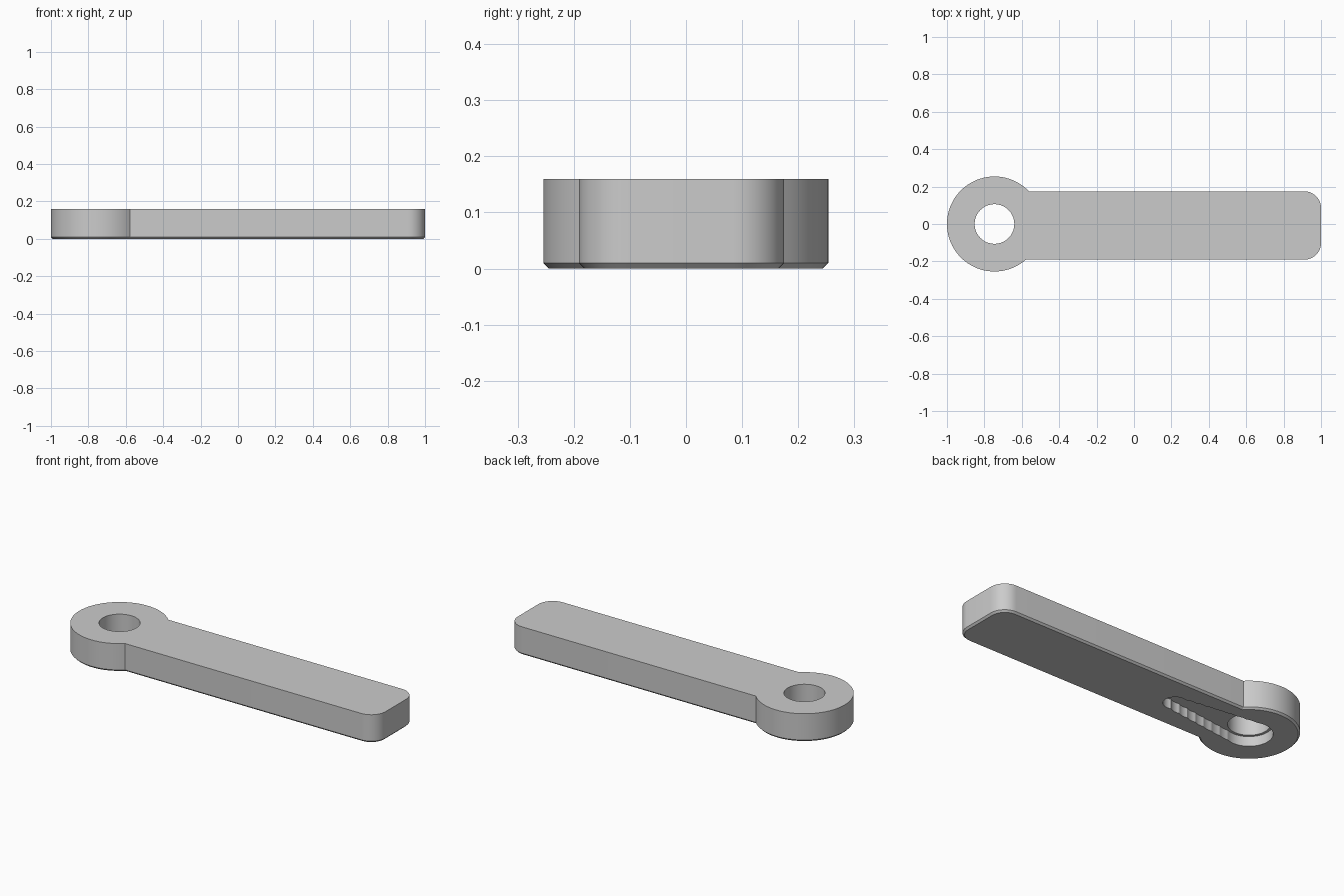
import bpy, bmesh
from math import sin, cos, pi, asin, sqrt, radians

if "Cube" in bpy.data.objects:
    bpy.data.objects.remove(bpy.data.objects["Cube"], do_unlink=True)

HEIGHT, CHAMFER, POCKET = 0.16, 0.01, 0.055
HUB_X, HUB_R, BORE_R = -0.746, 0.254, 0.106
ARM_FRONT, ARM_BACK, CORNER = -0.191, 0.175, 0.09


def arc(cx, cy, r, start, end, steps):
    return [(cx + r * cos(start + (end - start) * i / steps),
             cy + r * sin(start + (end - start) * i / steps)) for i in range(steps + 1)]


def outline(inset):
    """Round hub joined to a straight arm with rounded end corners."""
    r, c = HUB_R - inset, CORNER - inset
    back, front = ARM_BACK - inset, ARM_FRONT + inset
    pts = arc(HUB_X, 0, r, asin(back / r), 2 * pi + asin(front / r), 72)
    end = 1 - CORNER
    pts += arc(end, ARM_FRONT + CORNER, c, -pi / 2, 0, 12)
    pts += arc(end, ARM_BACK - CORNER, c, 0, pi / 2, 12)
    return pts


def scalloped_pocket():
    """Outer edge of a row of shrinking, overlapping circles."""
    n = 8
    discs = [(HUB_X + 0.48 * i / n, 0.12 - 0.06 * i / n) for i in range(n + 1)]
    upper = []
    for cx, r in discs:
        for x, y in arc(cx, 0, r, pi, 0, 48):
            if all((x - ox) ** 2 + y * y >= q * q - 1e-7 for ox, q in discs):
                upper.append((x, y))
    return upper + [(x, -y) for x, y in upper[-2:0:-1]]


bm = bmesh.new()


def ring(pts, z):
    verts = [bm.verts.new((x, y, z)) for x, y in pts]
    edges = [bm.edges.new((verts[i - 1], verts[i])) for i in range(len(verts))]
    return verts, edges


def wall(a, b):
    for i in range(len(a[0])):
        bm.faces.new((a[0][i - 1], a[0][i], b[0][i], b[0][i - 1]))


def cap(outer, inner):
    bmesh.ops.triangle_fill(bm, edges=outer[1] + inner[1], use_beauty=True)


# Outer body with a chamfered lower edge
base = ring(outline(CHAMFER), 0)
lower = ring(outline(0), CHAMFER)
top = ring(outline(0), HEIGHT)
# Pocket under the arm and the bore through the hub
pocket = scalloped_pocket()
mouth, floor = ring(pocket, 0), ring(pocket, POCKET)
bore = arc(HUB_X, 0, BORE_R, 0, 2 * pi, 64)[:-1]
bore_low, bore_top = ring(bore, POCKET), ring(bore, HEIGHT)

for a, b in ((base, lower), (lower, top), (mouth, floor), (bore_low, bore_top)):
    wall(a, b)
for a, b in ((top, bore_top), (base, mouth), (floor, bore_low)):
    cap(a, b)
bmesh.ops.recalc_face_normals(bm, faces=bm.faces[:])

mesh = bpy.data.meshes.new("lever_arm")
bm.to_mesh(mesh)
bm.free()
arm = bpy.data.objects.new("lever_arm", mesh)
bpy.context.collection.objects.link(arm)

# Plain grey finish
grey = bpy.data.materials.new("light_grey")
grey.use_nodes = True
grey.diffuse_color = (0.6, 0.6, 0.6, 1)
grey.node_tree.nodes["Principled BSDF"].inputs["Base Color"].default_value = (0.6, 0.6, 0.6, 1)
mesh.materials.append(grey)

bpy.ops.object.select_all(action='DESELECT')
arm.select_set(True)
bpy.context.view_layer.objects.active = arm
bpy.ops.object.shade_smooth_by_angle(angle=radians(25))
